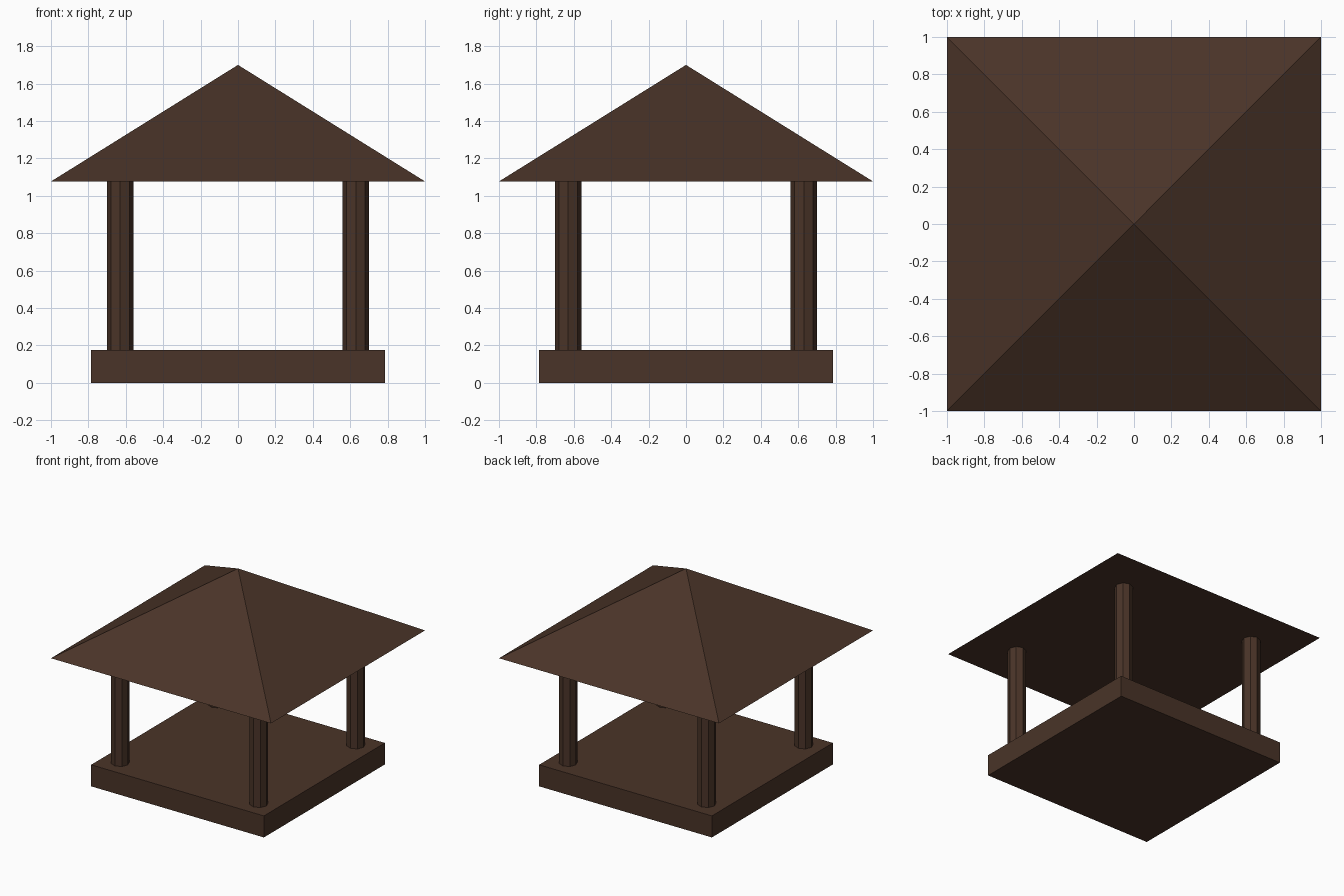
import bpy
import math

if "Cube" in bpy.data.objects:
    bpy.data.objects.remove(bpy.data.objects["Cube"])

wood = bpy.data.materials.new("dark brown wood")
wood.diffuse_color = (0.068, 0.034, 0.021, 1.0)
wood.use_nodes = True
wood.node_tree.nodes["Principled BSDF"].inputs["Base Color"].default_value = wood.diffuse_color

BASE_TOP, EAVES, APEX = 0.177, 1.077, 1.70


def finish(name):
    ob = bpy.context.object
    ob.name = name
    ob.data.materials.append(wood)
    bpy.ops.object.transform_apply(location=False, rotation=True, scale=True)
    return ob


# Square floor slab
bpy.ops.mesh.primitive_cube_add(size=1, location=(0, 0, BASE_TOP / 2))
bpy.context.object.scale = (1.57, 1.57, BASE_TOP)
finish("floor_slab")

# Four eight-sided posts
for side, sx in (("left", -1), ("right", 1)):
    for end, sy in (("front", -1), ("back", 1)):
        bpy.ops.mesh.primitive_cylinder_add(
            vertices=8, radius=0.07, depth=EAVES - BASE_TOP,
            location=(sx * 0.63, sy * 0.63, (EAVES + BASE_TOP) / 2))
        finish(f"{end}_{side}_post")

# Pyramid roof with flat underside
bpy.ops.mesh.primitive_cone_add(
    vertices=4, radius1=math.sqrt(2), radius2=0, depth=APEX - EAVES,
    location=(0, 0, (APEX + EAVES) / 2), rotation=(0, 0, math.pi / 4))
finish("roof")
